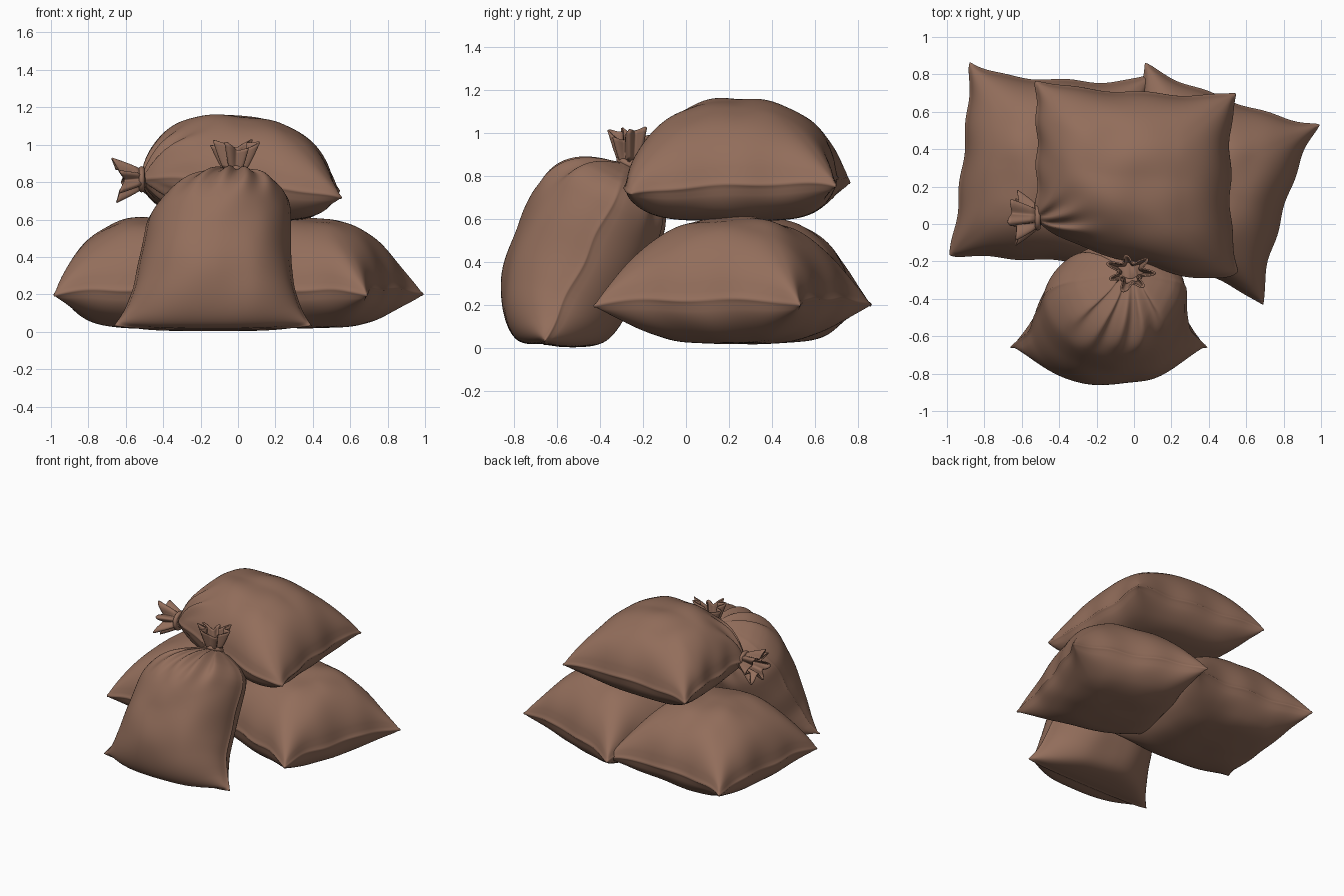
import bpy, bmesh, math
from mathutils import Vector, noise

if "Cube" in bpy.data.objects:
    bpy.data.objects.remove(bpy.data.objects["Cube"])

cloth = bpy.data.materials.new("brown_burlap")
cloth.diffuse_color = (0.29, 0.155, 0.105, 1)
cloth.use_nodes = True
cloth.node_tree.nodes["Principled BSDF"].inputs["Base Color"].default_value = cloth.diffuse_color


def finish(name, bm):
    bmesh.ops.remove_doubles(bm, verts=bm.verts, dist=1e-5)
    bmesh.ops.recalc_face_normals(bm, faces=bm.faces)
    me = bpy.data.meshes.new(name)
    bm.to_mesh(me)
    bm.free()
    me.materials.append(cloth)
    for p in me.polygons:
        p.use_smooth = True
    ob = bpy.data.objects.new(name, me)
    bpy.context.collection.objects.link(ob)
    return ob


# Two cloth sheets sewn together along their border
def sewn_sheets(name, fn, n=64):
    bm = bmesh.new()
    par = [0.65 * math.sin(math.pi / 2 * s) + 0.35 * s
           for s in (2 * i / n - 1 for i in range(n + 1))]
    for side in (1, -1):
        g = [[bm.verts.new(fn(u, v, side)) for u in par] for v in par]
        for j in range(n):
            for i in range(n):
                bm.faces.new((g[j][i], g[j][i + 1], g[j + 1][i + 1], g[j + 1][i]))
    return finish(name, bm)


def bulge(u, v, pu, pv, q=0.53):
    a = max(0, 1 - (abs(u) / 0.978) ** pu)
    b = max(0, 1 - (abs(v) / 0.978) ** pv)
    return (a * b) ** q


# Rounded resting on a surface
def rest(z, floor, k=0.07):
    h = max(k - abs(z - floor), 0) / k
    return max(z, floor) + h * h * k / 4


# Lying sack: corners in order front-left, front-right, back-right, back-left
def lying_sack(name, corners, bows, up, down, floor, neck=False, seed=0.0):
    c = [Vector(p) for p in corners]
    ud = (c[1] + c[2] - c[0] - c[3]).normalized()
    vd = (c[2] + c[3] - c[0] - c[1]).normalized()
    bf, br, bb, bl = bows

    def fn(u, v, side):
        a, b = (1 + u) / 2, (1 + v) / 2
        p = (c[0] * (1 - a) + c[1] * a) * (1 - b) + (c[3] * (1 - a) + c[2] * a) * b
        mu, mv = 1 - u ** 4, 1 - v ** 4
        edge = max(abs(u), abs(v)) ** 8
        # pulled-in edges with a wavy hem
        wave = 0.007 * edge
        p = p + vd * mu * (bf * (1 - b) - bb * b + wave * math.sin(9 * u + seed))
        p = p + ud * mv * (bl * (1 - a) - br * a + wave * math.sin(10 * v + seed))
        # blunt corner tips
        blunt = 0.02 * (abs(u * v)) ** 16
        p -= (ud * math.copysign(blunt, u) + vd * math.copysign(blunt, v)) * 0.7
        p.z += 0.025 * max(mu, mv) + edge * 0.006 * math.sin(8 * u + 7 * v + seed)
        h = bulge(u, v, 2.6, 2.6)
        if neck:  # gathers fanning out from the tied corner
            r, ang = math.hypot(u + 1, v + 1), math.atan2(v + 1, u + 1)
            h *= 1 + 0.3 * math.cos(15 * ang) * math.exp(-(r / 0.4) ** 2)
        h *= 1 + 0.06 * noise.noise(Vector((u * 2.2 + seed, v * 2.2, side * 3)))
        lip = 0 if max(abs(u), abs(v)) > 0.9999 else 0.008
        z0 = p.z
        p.z += side * (h * (up if side > 0 else down) + lip)
        if side < 0:
            p.z = min(rest(p.z, floor), z0)
        return p
    return sewn_sheets(name, fn)


lying_sack("left_bottom_sack",
           [(-1.0, -0.18, 0.20), (0.05, -0.25, 0.2), (0.12, 0.82, 0.2), (-0.89, 0.88, 0.2)],
           (0.02, 0.05, 0.08, 0.03), 0.375, 0.22, 0.005, seed=1.0)
lying_sack("right_bottom_sack",
           [(-0.24, -0.09, 0.2), (0.70, -0.45, 0.2), (1.01, 0.54, 0.2), (0.05, 0.88, 0.2)],
           (0.05, 0.06, 0.05, 0.05), 0.375, 0.22, 0.005, seed=4.0)
lying_sack("top_sack",
           [(-0.54, 0.03, 0.82), (0.57, -0.27, 0.71), (0.56, 0.71, 0.75), (-0.54, 0.78, 0.77)],
           (-0.09, 0.05, 0.04, 0.02), 0.355, 0.22, 0.58, neck=True, seed=7.0)


# Leaning sack: half width and centre line by height along the seam
WIDTH = [(0, .53), (.1, .475), (.25, .43), (.5, .40), (.7, .385),
         (.82, .345), (.9, .28), (.95, .2), (1, .05)]
CENTRE = [(0, -.135), (.4, -.125), (.7, -.10), (1, -.02)]


def lerp(tab, t):
    for (a, x), (b, y) in zip(tab, tab[1:]):
        if t <= b:
            return x + (y - x) * (t - a) / (b - a)
    return tab[-1][1]


def soft(tab, t):
    d = min(0.04, t, 1 - t)
    return (lerp(tab, t - d) + 2 * lerp(tab, t) + lerp(tab, t + d)) / 4


def leaning(u, v, side):
    t = (1 + v) / 2
    w, cx = soft(WIDTH, t), soft(CENTRE, t)
    wob = 0.008 * abs(u) ** 8 * math.sin(18 * t)
    p = Vector((cx + u * w, -0.66 + 0.40 * t + wob, 0.03 + 0.82 * t))
    lean = Vector((0, -0.9, 0.436)) * side
    h = bulge(u, v, 2.4, 3.5, 0.58) * (0.345 if side > 0 else 0.285)
    h *= 1 + 0.05 * noise.noise(Vector((u * 2, v * 2, side * 4)))
    ring = math.sqrt(max(0, 1 - u * u))
    h = max(h, 0.05 * ring * max(0, t - 0.8) / 0.2)
    # gathers running down from the tied neck
    h *= 1 + 0.2 * math.cos(17 * u + 0.6 * side) * max(0, (t - 0.66) / 0.34) ** 1.6
    lip = 0 if abs(u) > 0.9999 or t < 0.0001 else 0.006
    p += lean * (h + lip)
    # sagging bottom
    p.z -= (0.03 + (0.7 * h if side > 0 else 0.15 * h)) * (1 - u ** 4) * (1 - t) ** 5
    p.z = rest(p.z, 0, 0.05)
    return p


sewn_sheets("leaning_front_sack", leaning)


# Tied mouth: pleated flaring tuft and a cord ring
def tied_mouth(name, base, axis, cord_axis, rx, ry, length, phase):
    base, z = Vector(base), Vector(axis).normalized()
    y = (Vector((0, 1, 0)) - z * z.y).normalized()
    x = y.cross(z)
    bm = bmesh.new()
    n, rows, rings = 96, 9, []
    for j in range(rows + 1):
        t = j / rows
        ring = []
        for i in range(n):
            a = 2 * math.pi * i / n
            pleat = math.cos(7 * a + phase) + 0.35 * math.sin(3 * a + phase)
            k = t ** 0.8 * (0.62 + 0.34 * pleat)
            ex, ey = 0.04 + (rx - 0.03) * k, 0.04 + (ry - 0.03) * k
            up = length * t * (1 + 0.14 * math.sin(2 * a + phase) + 0.06 * pleat)
            ring.append(bm.verts.new(base + x * ex * math.cos(a)
                                     + y * ey * math.sin(a) + z * (up - 0.02)))
        rings.append(ring)
    for r0, r1 in zip(rings, rings[1:]):
        for i in range(n):
            k = (i + 1) % n
            bm.faces.new((r0[i], r0[k], r1[k], r1[i]))
    bm.faces.new(rings[2])  # gathered cloth closing the mouth
    ob = finish(name + "_tuft", bm)
    m = ob.modifiers.new("thickness", 'SOLIDIFY')
    m.thickness = 0.008
    rot = Vector(cord_axis).to_track_quat('Z', 'Y').to_euler()
    bpy.ops.mesh.primitive_torus_add(location=base, rotation=rot, major_radius=0.054,
                                     minor_radius=0.016, major_segments=40, minor_segments=10)
    cord = bpy.context.object
    cord.name = name + "_cord"
    cord.data.materials.append(cloth)
    bpy.ops.object.shade_smooth()


tied_mouth("front_sack", (-0.02, -0.26, 0.85), (0, 0, 1), (0, 0.45, 0.9),
           0.13, 0.095, 0.165, 0.4)
tied_mouth("top_sack", (-0.515, 0.035, 0.815), (-1, 0, -0.1), (-1, 0, 0),
           0.12, 0.145, 0.14, 1.3)
